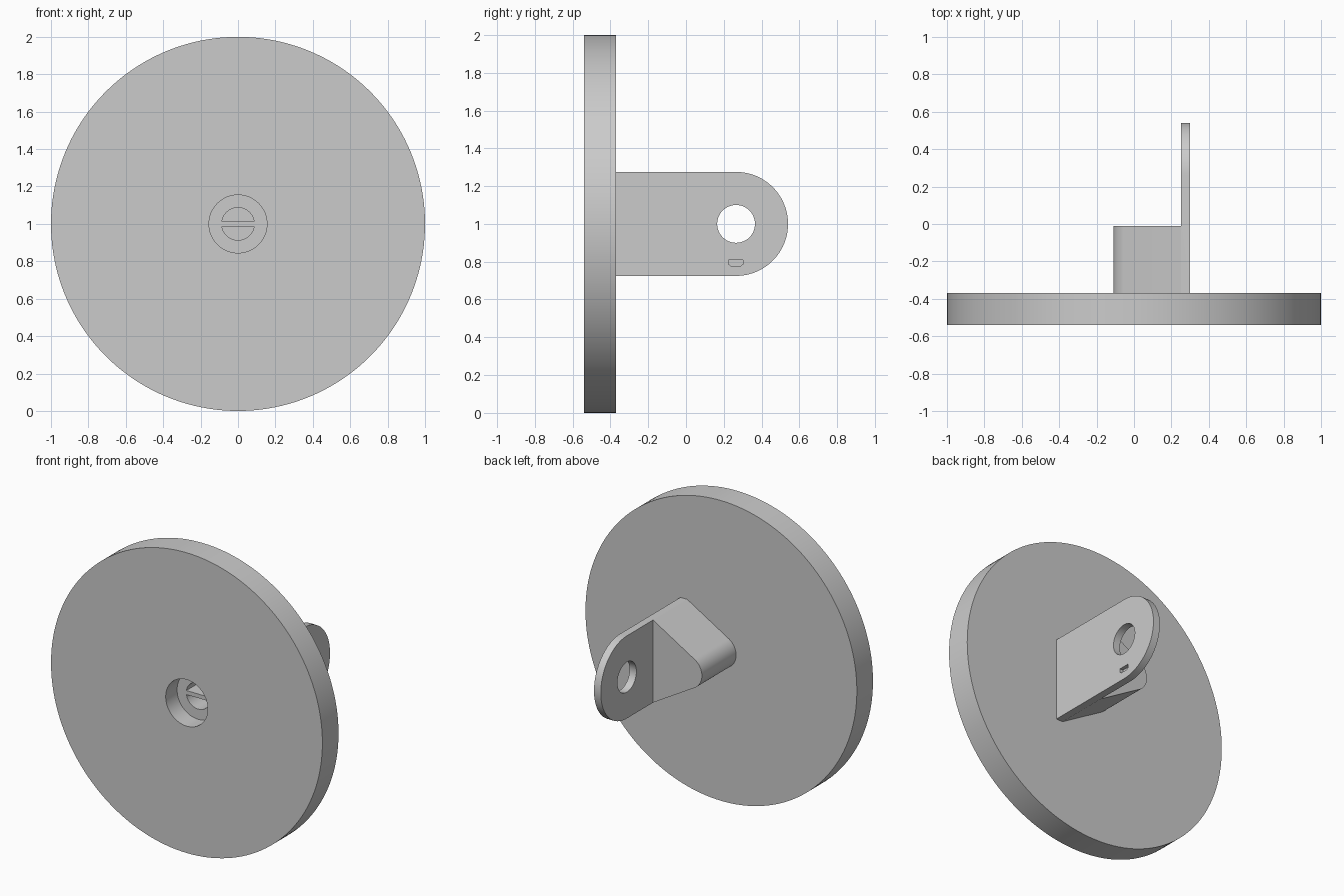
import bpy, bmesh
from math import sin, cos, radians, atan2, acos, hypot, degrees

cube = bpy.data.objects.get("Cube")
if cube:
    bpy.data.objects.remove(cube, do_unlink=True)

grey = bpy.data.materials.new("plain grey")
grey.use_nodes = True
GREY = (0.6, 0.6, 0.6, 1)
grey.diffuse_color = GREY
grey.node_tree.nodes["Principled BSDF"].inputs["Base Color"].default_value = GREY


def arc(cx, cz, r, start, end, steps):
    """Points on an arc, angles in degrees."""
    angles = [radians(start + (end - start) * i / steps) for i in range(steps + 1)]
    return [(cx + r * cos(a), cz + r * sin(a)) for a in angles]


def circle(cx, cz, r, steps):
    return arc(cx, cz, r, 0, 360, steps)[:-1]


def prism(name, profile, axis, low, high):
    """Extrude a profile along y (profile in x, z) or x (profile in y, z)."""
    def place(p, d):
        return (p[0], d, p[1]) if axis == "y" else (d, p[0], p[1])
    bm = bmesh.new()
    a = [bm.verts.new(place(p, low)) for p in profile]
    b = [bm.verts.new(place(p, high)) for p in profile]
    bm.faces.new(a)
    bm.faces.new(b)
    n = len(profile)
    for i in range(n):
        j = (i + 1) % n
        bm.faces.new((a[i], a[j], b[j], b[i]))
    bmesh.ops.recalc_face_normals(bm, faces=bm.faces)
    mesh = bpy.data.meshes.new(name)
    bm.to_mesh(mesh)
    bm.free()
    mesh.materials.append(grey)
    obj = bpy.data.objects.new(name, mesh)
    bpy.context.collection.objects.link(obj)
    return obj


def combine(target, tool, operation):
    """Apply a boolean and discard the tool."""
    mod = target.modifiers.new(operation, "BOOLEAN")
    mod.operation = operation
    mod.solver = "EXACT"
    mod.object = tool
    bpy.context.view_layer.objects.active = target
    bpy.ops.object.modifier_apply(modifier=mod.name)
    bpy.data.objects.remove(tool, do_unlink=True)


FRONT, BACK = -0.54, -0.37      # disc faces
ROOT = -0.40                    # bracket roots sit inside the disc
BORE_FLOOR = -0.42
HALF = 0.275                    # half height of the side plate

# Round disc
body = prism("disc_with_bracket", circle(0, 1, 1, 160), "y", FRONT, BACK)

# Side plate with a rounded end
plate = prism("side_plate",
              [(ROOT, 1 - HALF)] + arc(0.265, 1, HALF, -90, 90, 48) + [(ROOT, 1 + HALF)],
              "x", 0.25, 0.30)

# Tapered boss, tangent to a round nose
inner, nose = 0.25, 0.11
tangent = degrees(atan2(HALF, inner) + acos(nose / hypot(inner, HALF)))
boss = prism("tapered_boss",
             [(inner, 1 + HALF)] + arc(0, 1, nose, tangent, 360 - tangent, 32)
             + [(inner, 1 - HALF), (0.27, 0.74), (0.27, 1.26)],
             "y", ROOT, -0.01)

combine(plate, boss, "UNION")
combine(body, plate, "UNION")

# Front counterbore
combine(body, prism("counterbore", circle(0, 1, 0.155, 64), "y", FRONT - 0.1, BORE_FLOOR),
        "DIFFERENCE")

# Two half-round sockets either side of a thin bar
for start in (0, 180):
    gap = 9
    half = arc(0, 1, 0.087, start + gap, start + 180 - gap, 32)
    combine(body, prism("half_socket", half, "y", BORE_FLOOR - 0.03, -0.08), "DIFFERENCE")

# Cross hole through the side plate
combine(body, prism("cross_hole", circle(0.265, 1, 0.1, 64), "x", 0.2, 0.4), "DIFFERENCE")

# Small blind notch with clipped lower corners
notch = [(0.225, 0.81), (0.302, 0.81), (0.302, 0.787), (0.288, 0.777),
         (0.239, 0.777), (0.225, 0.787)]
combine(body, prism("notch", notch, "x", 0.275, 0.4), "DIFFERENCE")

# Smooth curved walls, keep hard edges
bpy.ops.object.select_all(action="DESELECT")
body.select_set(True)
bpy.context.view_layer.objects.active = body
bpy.ops.object.shade_smooth_by_angle(angle=radians(25))
